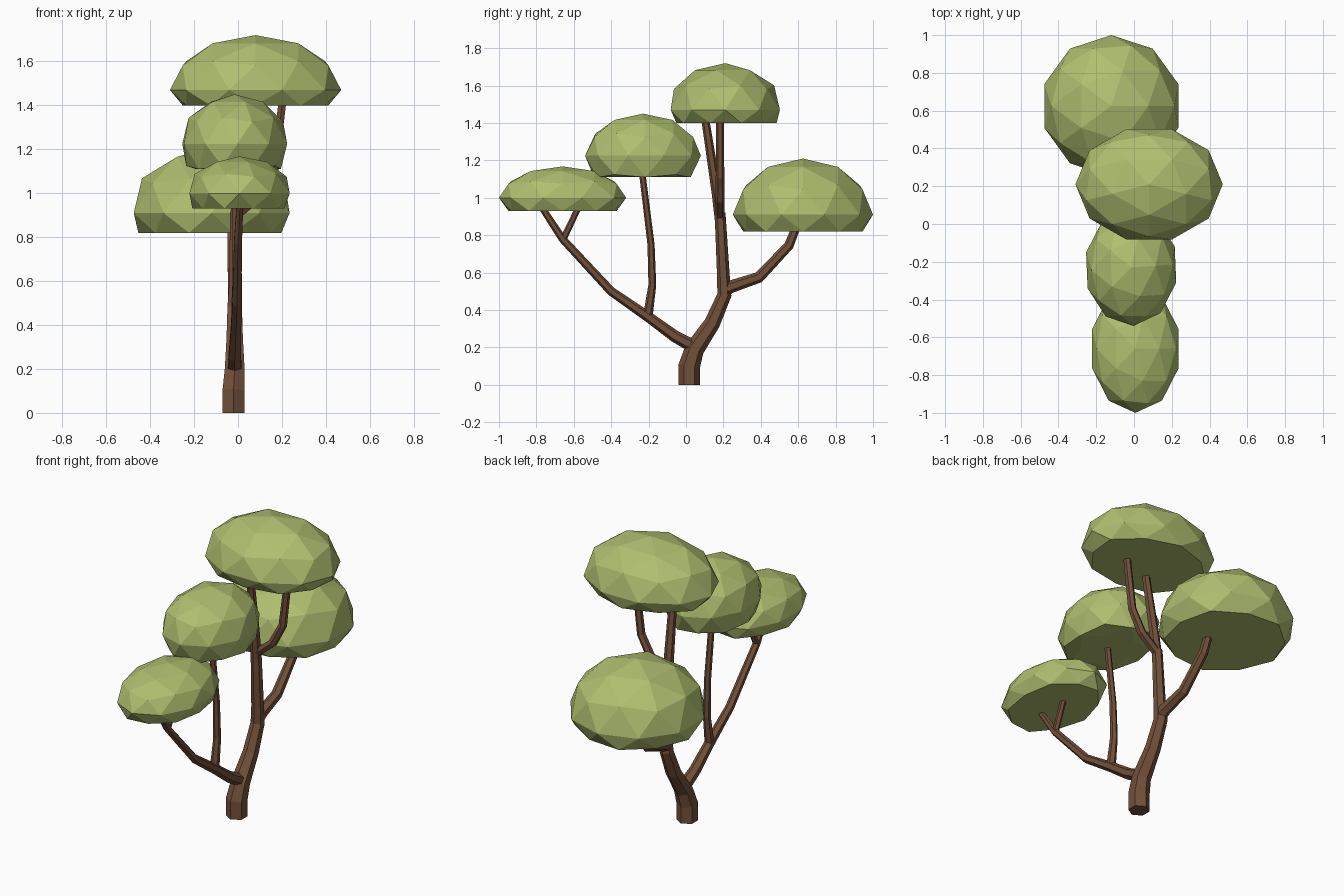
import bpy, bmesh, math
from mathutils import Vector, Matrix

if "Cube" in bpy.data.objects:
    bpy.data.objects.remove(bpy.data.objects["Cube"])


def material(name, rgb):
    m = bpy.data.materials.new(name)
    m.diffuse_color = (*rgb, 1)
    m.use_nodes = True
    m.node_tree.nodes["Principled BSDF"].inputs["Base Color"].default_value = m.diffuse_color
    return m


BARK = material("brown bark", (0.17, 0.08, 0.042))
LEAF = material("light green leaf", (0.43, 0.52, 0.16))


def finish(name, bm, mat):
    bmesh.ops.recalc_face_normals(bm, faces=bm.faces)
    me = bpy.data.meshes.new(name)
    bm.to_mesh(me)
    bm.free()
    me.materials.append(mat)
    bpy.context.collection.objects.link(bpy.data.objects.new(name, me))


def limb(name, path, sides=6):
    """Tapered tube along points (x, y, z, radius)."""
    bm = bmesh.new()
    pts = [Vector(p[:3]) for p in path]
    rings = []
    for i, p in enumerate(pts):
        t = Vector((0, 0, 0))
        if i > 0:
            t += (p - pts[i - 1]).normalized()
        if i < len(pts) - 1:
            t += (pts[i + 1] - p).normalized()
        t.normalize()
        u = Vector((1, 0, 0))
        u = (u - t * u.dot(t)).normalized()
        v = t.cross(u)
        ring = []
        for k in range(sides):
            a = math.pi / 2 + math.tau * k / sides
            ring.append(bm.verts.new(p + (u * math.cos(a) + v * math.sin(a)) * path[i][3]))
        rings.append(ring)
    for a, b in zip(rings, rings[1:]):
        for k in range(sides):
            j = (k + 1) % sides
            bm.faces.new((a[k], a[j], b[j], b[k]))
    bm.faces.new(rings[0][::-1])
    bm.faces.new(rings[-1])
    finish(name, bm, BARK)


def canopy(name, centre, size, floor, turn=0):
    """Squashed icosphere whose underside is cut flat at height floor."""
    bm = bmesh.new()
    bmesh.ops.create_icosphere(bm, subdivisions=2, radius=1)
    bm.transform(Matrix.Translation(centre) @ Matrix.Diagonal((*size, 1))
                 @ Matrix.Rotation(math.radians(turn), 4, 'Z'))
    for v in bm.verts:
        v.co.z = max(v.co.z, floor)
    finish(name, bm, LEAF)


# Trunk and its upright continuation
limb("trunk", [(-.02, .017, 0, .058), (-.02, .017, .1, .058), (-.015, .045, .19, .052),
               (-.015, .14, .33, .043), (-.015, .205, .48, .038),
               (-.012, .2, .58, .034), (-.01, .182, .92, .029)])
limb("top_branch_straight", [(-.01, .182, .88, .028), (-.005, .165, 1.02, .027),
                             (.005, .10, 1.44, .021)])
limb("top_branch_curved", [(-.01, .182, .90, .025), (.10, .182, .99, .025),
                           (.165, .182, 1.11, .023), (.205, .182, 1.44, .02)])
# Back branch
limb("back_branch", [(-.015, .195, .5, .036), (-.015, .24, .525, .034), (-.02, .39, .575, .03),
                     (-.025, .55, .745, .026), (-.03, .6, .87, .022)])
# Front branch with side shoots
limb("front_branch", [(-.015, .05, .2, .036), (-.015, -.06, .26, .032), (-.01, -.2, .362, .028),
                      (-.005, -.4, .5, .024), (0, -.66, .78, .021), (.01, -.785, .97, .017)])
limb("front_fork", [(0, -.66, .77, .018), (.01, -.565, .97, .016)])
limb("middle_branch", [(-.01, -.205, .36, .026), (-.01, -.18, .535, .021),
                       (-.01, -.187, .75, .019), (-.01, -.235, 1.14, .017)])

# Leaf clumps
canopy("top_canopy", (.08, .21, 1.47), (.39, .307, .25), 1.40, -90)
canopy("middle_canopy", (-.015, -.23, 1.225), (.247, .31, .225), 1.11, 3)
canopy("front_canopy", (.007, -.66, 1.0), (.24, .34, .168), .93)
canopy("back_canopy", (-.12, .625, .91), (.373, .375, .30), .82)
